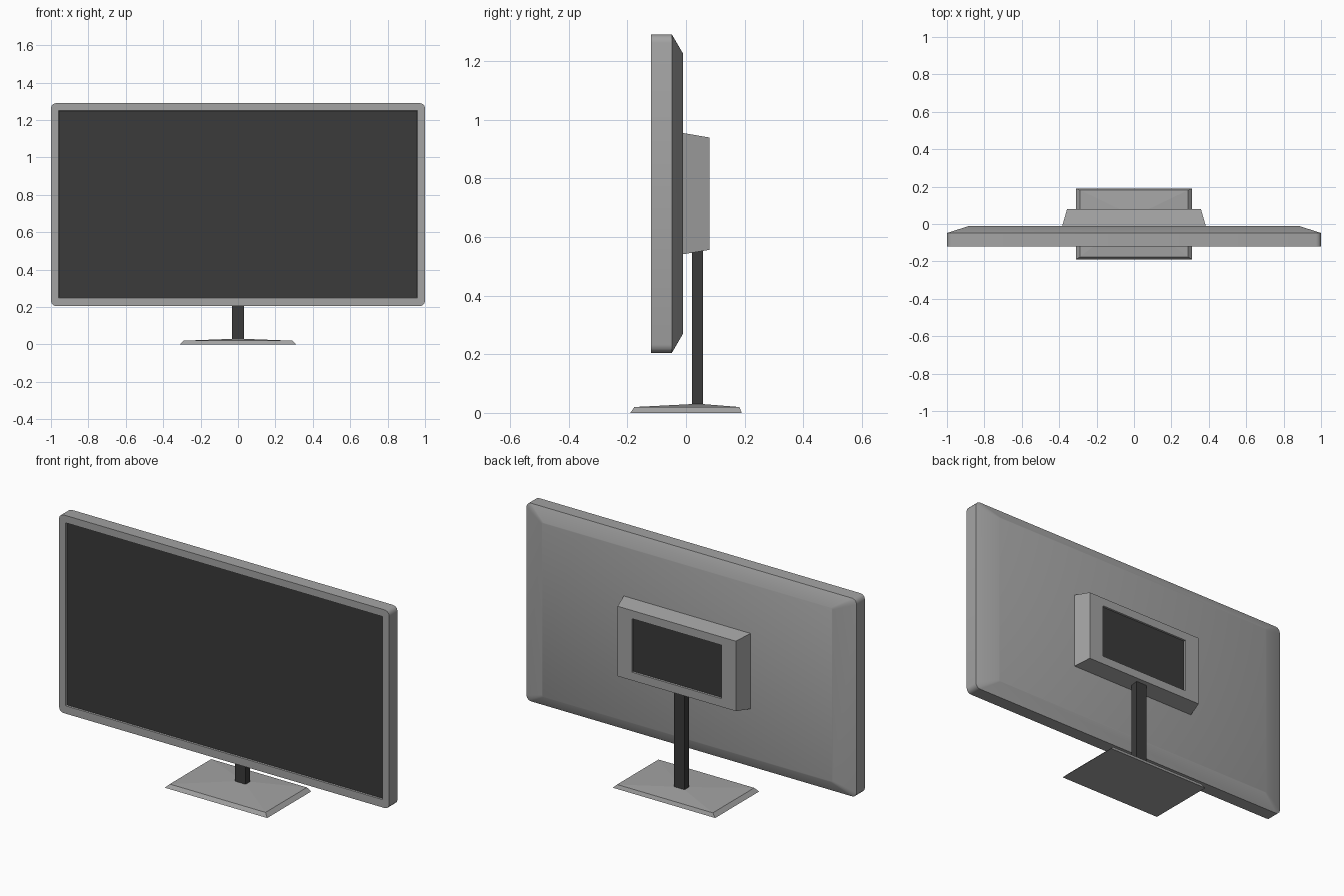
import bpy, bmesh, math

if "Cube" in bpy.data.objects:
    bpy.data.objects.remove(bpy.data.objects["Cube"])


def material(name, value):
    m = bpy.data.materials.new(name)
    m.diffuse_color = (value, value, value, 1)
    m.use_nodes = True
    m.node_tree.nodes["Principled BSDF"].inputs["Base Color"].default_value = m.diffuse_color
    return m


GREY = material("grey plastic", 0.37)
DARK = material("dark glossy plastic", 0.043)


def rounded(u0, u1, v0, v1, r=0.0, n=4):
    """Rectangle outline; with a radius each corner gets n points."""
    if r == 0:
        return [(u1, v1), (u0, v1), (u0, v0), (u1, v0)]
    pts = []
    for i, (u, v) in enumerate([(u1 - r, v1 - r), (u0 + r, v1 - r),
                                (u0 + r, v0 + r), (u1 - r, v0 + r)]):
        for k in range(n):
            a = math.pi / 2 * (i + k / (n - 1))
            pts.append((u + r * math.cos(a), v + r * math.sin(a)))
    return pts


def upright(y, hx, z0, z1, r=0.0):
    return [(u, y, v) for u, v in rounded(-hx, hx, z0, z1, r)]


def flat(z, hx, y0, y1):
    return [(u, v, z) for u, v in rounded(-hx, hx, y0, y1)]


def loft(name, rings, mats, first=0, last=0, smooth=False):
    """Join matching outlines into a closed solid; first/last colour the caps."""
    bm = bmesh.new()
    loops = [[bm.verts.new(p) for p in ring] for ring in rings]
    for a, b in zip(loops, loops[1:]):
        for i in range(len(a)):
            j = (i + 1) % len(a)
            bm.faces.new((a[i], a[j], b[j], b[i]))
    bm.faces.new(loops[0]).material_index = first
    bm.faces.new(loops[-1]).material_index = last
    bmesh.ops.recalc_face_normals(bm, faces=bm.faces)
    mesh = bpy.data.meshes.new(name)
    bm.to_mesh(mesh)
    bm.free()
    for m in mats:
        mesh.materials.append(m)
    ob = bpy.data.objects.new(name, mesh)
    bpy.context.collection.objects.link(ob)
    if smooth:
        bpy.ops.object.select_all(action='DESELECT')
        ob.select_set(True)
        bpy.context.view_layer.objects.active = ob
        bpy.ops.object.shade_smooth_by_angle(angle=math.radians(32))
    return ob


# Display: recessed dark screen, bezel, straight rim, chamfered back
loft("display", [
    upright(-0.112, 0.958, 0.25, 1.248, 0.002),
    upright(-0.12, 0.96, 0.248, 1.25, 0.002),
    upright(-0.12, 1.0, 0.205, 1.29, 0.027),
    upright(-0.048, 1.0, 0.205, 1.29, 0.027),
    upright(-0.01, 0.88, 0.27, 1.225, 0.01),
], [GREY, DARK], first=1, smooth=True)

# Rear housing with recessed dark connection panel
loft("rear_housing", [
    upright(-0.015, 0.385, 0.54, 0.955),
    upright(0.08, 0.358, 0.556, 0.939),
    upright(0.08, 0.272, 0.601, 0.894),
    upright(0.072, 0.27, 0.603, 0.892),
], [GREY, DARK], last=1)

# Stand post
loft("stand_post", [
    flat(0.015, 0.032, 0.02, 0.058),
    flat(0.565, 0.032, 0.02, 0.058),
], [DARK])

# Stand foot: bevelled rim, top rising gently to the post
loft("stand_foot", [
    flat(0.0, 0.31, -0.19, 0.19),
    flat(0.02, 0.29, -0.176, 0.182),
    flat(0.03, 0.032, 0.02, 0.058),
], [GREY])
